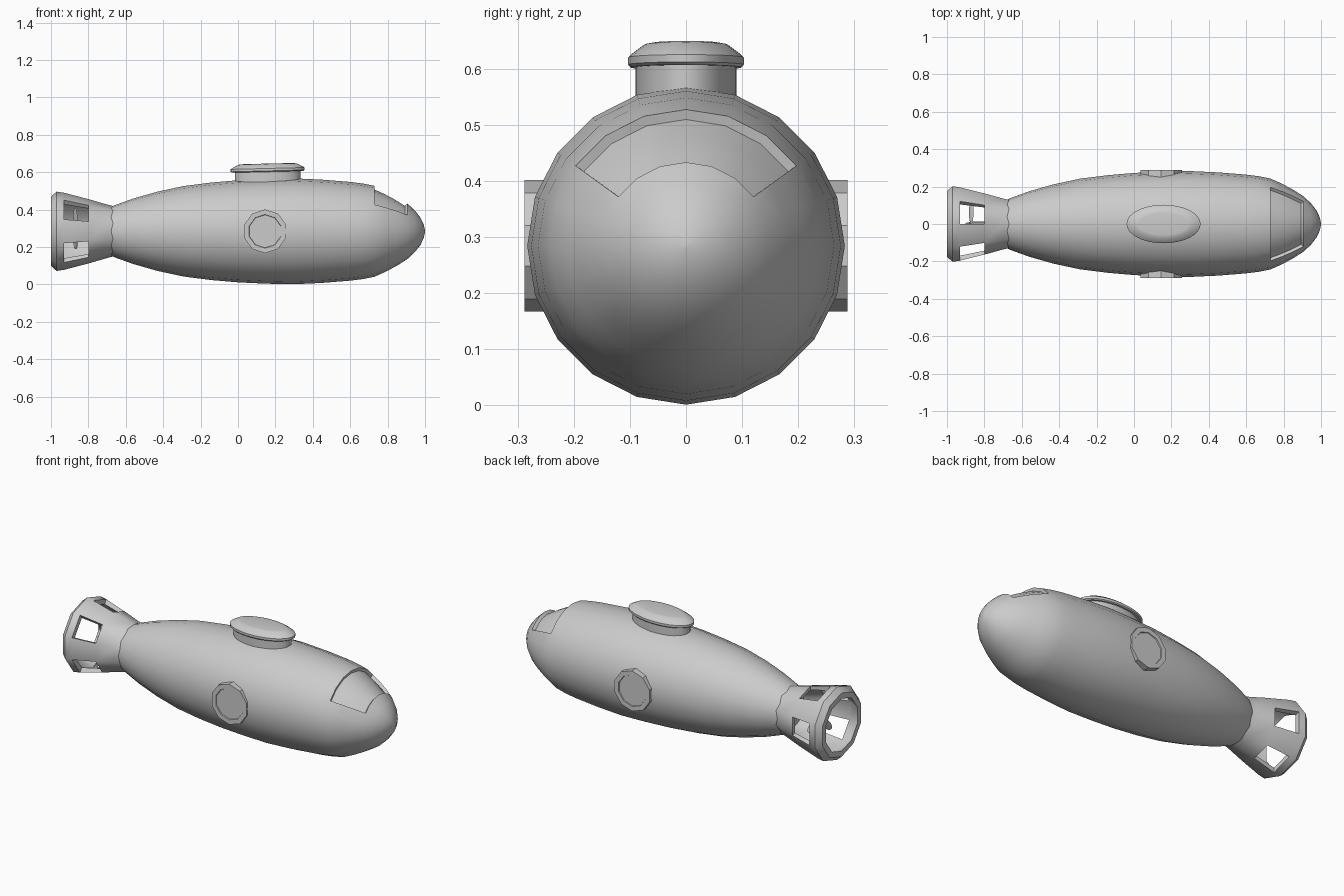
import bpy, bmesh
from math import sin, cos, pi, radians
from mathutils import Matrix, Vector

cube = bpy.data.objects.get("Cube")
if cube:
    bpy.data.objects.remove(cube, do_unlink=True)

AXIS_Z = 0.284

grey = bpy.data.materials.new("hull_grey")
grey.use_nodes = True
grey.diffuse_color = (0.6, 0.6, 0.6, 1)
grey.node_tree.nodes["Principled BSDF"].inputs["Base Color"].default_value = (0.6, 0.6, 0.6, 1)


def finish(name, bm, angle=30):
    bmesh.ops.remove_doubles(bm, verts=bm.verts, dist=1e-5)
    bmesh.ops.recalc_face_normals(bm, faces=bm.faces)
    mesh = bpy.data.meshes.new(name)
    bm.to_mesh(mesh)
    bm.free()
    mesh.materials.append(grey)
    obj = bpy.data.objects.new(name, mesh)
    bpy.context.collection.objects.link(obj)
    bpy.ops.object.select_all(action="DESELECT")
    obj.select_set(True)
    bpy.context.view_layer.objects.active = obj
    bpy.ops.object.shade_smooth_by_angle(angle=radians(angle))
    return obj


def ring_x(x, r, sides, turn=0.0):
    """Ring around the long axis."""
    angles = [turn + 2 * pi * k / sides for k in range(sides)]
    return [Vector((x, r * cos(a), AXIS_Z + r * sin(a))) for a in angles]


def loft(rings, caps=True, loop=False, skip=lambda row, col: False):
    """Join rings of points with quads; returns the mesh and its vertex grid."""
    bm = bmesh.new()
    grid = [[bm.verts.new(p) for p in ring] for ring in rings]
    n = len(grid[0])
    for i in range(len(grid) if loop else len(grid) - 1):
        a, b = grid[i], grid[(i + 1) % len(grid)]
        for k in range(n):
            if not skip(i, k):
                bm.faces.new((a[k], a[(k + 1) % n], b[(k + 1) % n], b[k]))
    if caps:
        bm.faces.new(grid[0])
        bm.faces.new(grid[-1])
    return bm, grid


# Hull: twenty-sided body of revolution, with the windscreen sunk into the nose
profile = [(-0.68, 0.13), (-0.66, 0.139), (-0.56, 0.175), (-0.43, 0.212), (-0.29, 0.242),
           (-0.14, 0.261), (0, 0.273), (0.15, 0.28), (0.3, 0.283), (0.45, 0.276),
           (0.6, 0.264), (0.67, 0.255), (0.73, 0.243), (0.79, 0.216), (0.85, 0.184),
           (0.905, 0.149), (0.945, 0.112), (0.975, 0.074), (0.993, 0.036), (1, 0.004)]
bm, _ = loft([ring_x(x, r, 20) for x, r in profile])
bmesh.ops.recalc_face_normals(bm, faces=bm.faces)
screen = []
for f in bm.faces:
    c = f.calc_center_median()
    if 0.73 < c.x < 0.905 and c.z - AXIS_Z > abs(c.y) * 0.73:
        screen.append(f)
bmesh.ops.inset_region(bm, faces=screen, thickness=0.003, depth=-0.018, use_even_offset=True)
finish("hull", bm)

# Tail shroud: ten-sided hollow flare with five windows on alternate sides
shroud = [(-0.64, 0.128), (-0.7, 0.143), (-0.8, 0.172), (-0.93, 0.206), (-0.97, 0.212), (-1, 0.185),
          (-1, 0.152), (-0.93, 0.178), (-0.8, 0.15), (-0.7, 0.118), (-0.64, 0.1)]
OUT, IN = 2, 7
bm, grid = loft([ring_x(x, r, 10, pi / 10) for x, r in shroud], caps=False, loop=True,
                skip=lambda row, col: row in (OUT, IN) and col % 2 == 1)
for k in range(1, 10, 2):
    m = (k + 1) % 10
    for col in (k, m):
        bm.faces.new([grid[row][col] for row in (OUT, OUT + 1, IN, IN + 1)])
    for outer, inner in ((OUT, IN + 1), (OUT + 1, IN)):
        bm.faces.new((grid[outer][k], grid[outer][m], grid[inner][m], grid[inner][k]))
finish("tail_shroud", bm, 40)

# Propeller: slim shaft and three twisted blades
bm, _ = loft([ring_x(x, r, 10) for x, r in ((-0.67, 0.014), (-0.86, 0.014), (-0.9, 0.006))])
finish("propeller_shaft", bm)
bm = bmesh.new()
for k in range(3):
    place = (Matrix.Translation((-0.87, 0, AXIS_Z)) @ Matrix.Rotation(2 * pi * k / 3 + 0.3, 4, "X")
             @ Matrix.Translation((0, 0, 0.066)) @ Matrix.Rotation(radians(35), 4, "Z")
             @ Matrix.Diagonal((0.004, 0.022, 0.064, 1)))
    bmesh.ops.create_uvsphere(bm, u_segments=12, v_segments=8, radius=1, matrix=place)
finish("propeller_blades", bm, 60)

# Portholes: ten-sided rims with a slightly sunk pane, one on each side
for side, word in ((1, "left"), (-1, "right")):
    steps = [(0.22, 0.117), (0.288, 0.117), (0.288, 0.09), (0.283, 0.088)]
    rings = [[Vector((0.145 + r * sin(2 * pi * k / 10), side * y, AXIS_Z + r * cos(2 * pi * k / 10)))
              for k in range(10)] for y, r in steps]
    bm, _ = loft(rings)
    finish(word + "_porthole", bm)

# Conning tower: oval trunk, flange and sloped lid, leaning slightly back
tower = [(0.5, 0.175, 0.09), (0.602, 0.175, 0.09), (0.602, 0.19, 0.099), (0.607, 0.198, 0.103),
         (0.62, 0.198, 0.103), (0.625, 0.19, 0.098), (0.643, 0.158, 0.074), (0.646, 0.13, 0.058)]
rings = []
for z, rx, ry in tower:
    angles = [2 * pi * k / 32 for k in range(32)]
    rings.append([Vector((0.158 + rx * cos(a), ry * sin(a), z + 0.025 * rx * cos(a))) for a in angles])
bm, _ = loft(rings)
finish("conning_tower", bm)
